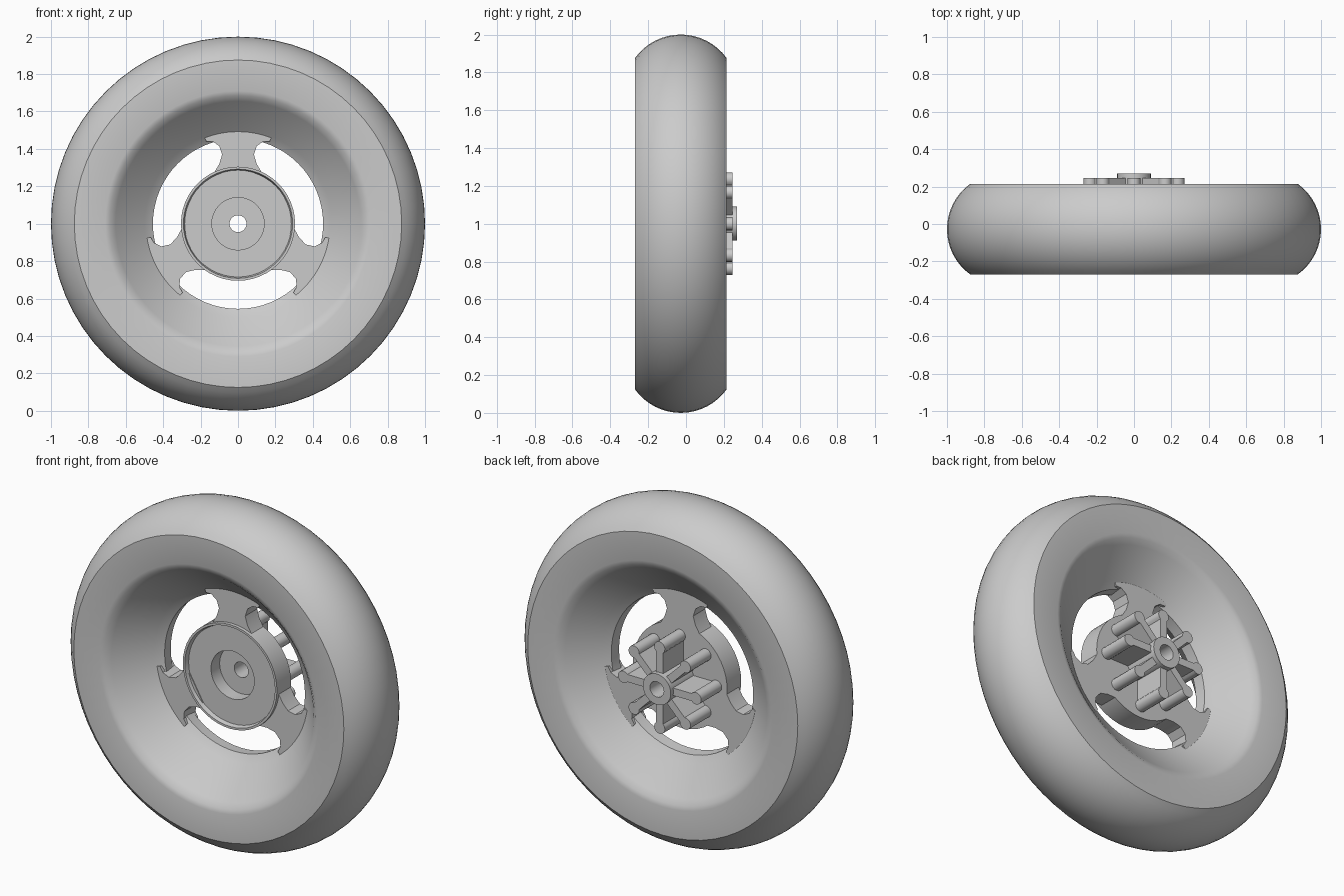
import bpy, bmesh, math
from mathutils import Matrix, Vector

cube = bpy.data.objects.get("Cube")
if cube:
    bpy.data.objects.remove(cube, do_unlink=True)

grey = bpy.data.materials.new("plain grey")
grey.use_nodes = True
COLOUR = (0.6, 0.6, 0.6, 1)
grey.diffuse_color = COLOUR
grey.node_tree.nodes["Principled BSDF"].inputs["Base Color"].default_value = COLOUR

AXLE = Vector((0, 0, 1))


def finish(name, bm, angle=30):
    """Turn a bmesh into a shaded object centred on the axle."""
    bmesh.ops.recalc_face_normals(bm, faces=bm.faces)
    bmesh.ops.translate(bm, verts=bm.verts, vec=AXLE)
    mesh = bpy.data.meshes.new(name)
    bm.to_mesh(mesh)
    bm.free()
    mesh.materials.append(grey)
    obj = bpy.data.objects.new(name, mesh)
    bpy.context.collection.objects.link(obj)
    bpy.ops.object.select_all(action='DESELECT')
    obj.select_set(True)
    bpy.context.view_layer.objects.active = obj
    bpy.ops.object.shade_smooth_by_angle(angle=math.radians(angle))
    return obj


def revolve(name, profile, steps):
    """Spin a closed (radius, y) profile about the y axis."""
    bm = bmesh.new()
    rings = []
    for i in range(steps):
        a = 2 * math.pi * i / steps
        rings.append([bm.verts.new((r * math.cos(a), y, r * math.sin(a)))
                      for r, y in profile])
    n = len(profile)
    for i in range(steps):
        p, q = rings[i], rings[(i + 1) % steps]
        for j in range(n):
            k = (j + 1) % n
            bm.faces.new((p[j], p[k], q[k], q[j]))
    return finish(name, bm)


def prism(name, outline, y0, y1, degrees):
    """Extrude an (across, radial) outline along y and turn it about the axle."""
    bm = bmesh.new()
    face = bm.faces.new([bm.verts.new((x, y0, r)) for x, r in outline])
    out = bmesh.ops.extrude_face_region(bm, geom=[face])
    moved = [v for v in out["geom"] if isinstance(v, bmesh.types.BMVert)]
    bmesh.ops.translate(bm, verts=moved, vec=(0, y1 - y0, 0))
    turn = Matrix.Rotation(math.radians(90 - degrees), 3, 'Y')
    bmesh.ops.rotate(bm, verts=bm.verts, matrix=turn)
    return finish(name, bm)


# Tyre: round tread, flat flanks, softened dish down to the rim
MID, HALF, ARC = -0.0275, 0.2425, 0.298
tilt = math.asin(HALF / ARC)
tread = [(1 - ARC + ARC * math.cos(t), MID + ARC * math.sin(t))
         for t in (tilt * (i / 8 - 1) for i in range(17))]
back_dish = [(0.71, 0.215), (0.685, 0.208), (0.655, 0.185), (0.5, 0.06), (0.46, 0.035)]
front_dish = [(0.455, -0.03), (0.5, -0.06), (0.655, -0.235), (0.685, -0.262), (0.71, -0.27)]
revolve("tyre_and_rim", tread + back_dish + front_dish, 64)

# Hub: shallow lipped drum with front recess, axle bore and rear boss
hub = [(0.045, 0.03), (0.14, 0.03), (0.14, -0.05), (0.285, -0.05), (0.292, -0.075),
       (0.305, -0.075), (0.305, 0.055), (0.09, 0.055), (0.09, 0.27), (0.045, 0.27)]
revolve("hub", hub, 48)

# Three flared spokes between the slots
side = [(0.13, 0.27), (0.1, 0.32), (0.085, 0.37), (0.1, 0.415),
        (0.135, 0.44), (0.17, 0.44), (0.18, 0.468)]
spoke = side + [(0, 0.5)] + [(-x, r) for x, r in reversed(side)]
for i in range(3):
    prism(f"spoke_{i + 1}", spoke, -0.055, 0.055, 90 + 120 * i)

# Eight rear drive fins with rounded ends
TIP, BULB, FIN = 0.235, 0.035, 0.022
neck = TIP - math.sqrt(BULB ** 2 - FIN ** 2)
start = math.atan2(neck - TIP, FIN)
bulb = [(BULB * math.cos(a), TIP + BULB * math.sin(a))
        for a in (start + (math.pi - 2 * start) * i / 12 for i in range(13))]
fin = [(-FIN, 0.07), (FIN, 0.07)] + bulb
for i in range(8):
    prism(f"drive_fin_{i + 1}", fin, 0.04, 0.245, 45 * i)
